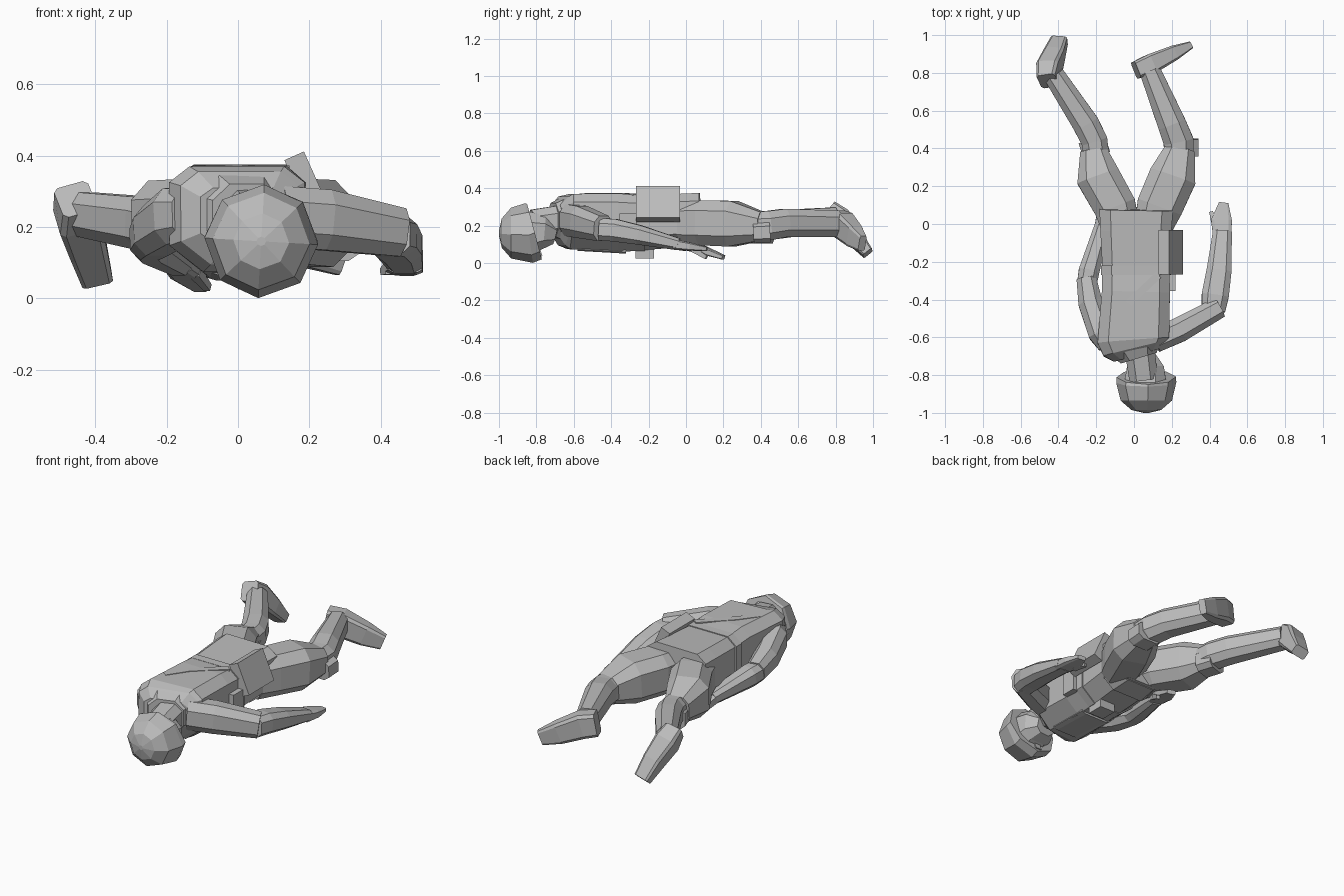
import bpy, bmesh
from math import radians, sin, cos
from mathutils import Vector, Matrix

grey = bpy.data.materials.new("plain_grey")
grey.diffuse_color = (0.5, 0.5, 0.5, 1)


def finish(name, bm):
    bmesh.ops.recalc_face_normals(bm, faces=bm.faces)
    me = bpy.data.meshes.new(name)
    bm.to_mesh(me)
    bm.free()
    me.materials.append(grey)
    ob = bpy.data.objects.new(name, me)
    bpy.context.collection.objects.link(ob)
    return ob


def loft(name, path, c=0.5, low=None, roll=0):
    """Faceted tube; each path entry is x, y, z, half width, half height."""
    bm = bmesh.new()
    pts = [Vector(p[:3]) for p in path]
    d = c if low is None else low
    if c >= 1:
        shape = [(1, -1), (1, 1), (-1, 1), (-1, -1)]
    else:
        shape = [(1, -d), (1, c), (c, 1), (-c, 1), (-1, c), (-1, -d), (-d, -1), (d, -1)]
    rings = []
    for i, p in enumerate(path):
        t = Vector()
        if i > 0:
            t += (pts[i] - pts[i - 1]).normalized()
        if i < len(pts) - 1:
            t += (pts[i + 1] - pts[i]).normalized()
        t.normalize()
        s0 = t.cross(Vector((0, 0, 1))).normalized()
        u0 = s0.cross(t)
        r = radians(roll)
        side, up = s0 * cos(r) + u0 * sin(r), u0 * cos(r) - s0 * sin(r)
        rings.append([bm.verts.new(pts[i] + side * a * p[3] + up * b * p[4]) for a, b in shape])
    n = len(shape)
    for r, s in zip(rings, rings[1:]):
        for k in range(n):
            bm.faces.new((r[k], r[(k + 1) % n], s[(k + 1) % n], s[k]))
    bm.faces.new(rings[0])
    bm.faces.new(rings[-1])
    return finish(name, bm)


def box(name, centre, size, rot=(0, 0, 0)):
    bm = bmesh.new()
    bmesh.ops.create_cube(bm, size=1, matrix=Matrix.Diagonal((*size, 1)))
    ob = finish(name, bm)
    ob.location, ob.rotation_euler = centre, rot
    return ob


# helmet, head and neck (lying face down, crown toward -y)
loft("helmet", [(.065, -1, .16, .012, .012), (.065, -.985, .16, .072, .072),
                (.065, -.935, .16, .125, .125), (.065, -.84, .16, .146, .148),
                (.065, -.81, .168, .146, .14)], .43, roll=20)
loft("head", [(.06, -.83, .16, .11, .115), (.06, -.76, .165, .098, .09),
              (.055, -.70, .15, .06, .05)])
loft("nose", [(.05, -.82, .045, .012, .015), (.05, -.775, .06, .02, .025)], 1)
loft("neck", [(.05, -.82, .21, .075, .075), (.03, -.66, .23, .08, .08)])
loft("collar", [(.025, -.71, .23, .10, .09), (.01, -.66, .23, .13, .115)])

# jacket body
loft("jacket", [(.015, -.695, .225, .125, .085), (.005, -.66, .225, .17, .13),
                (-.003, -.62, .222, .19, .148), (.01, -.36, .215, .18, .157),
                (.01, -.22, .215, .178, .146), (.01, -.03, .228, .188, .142),
                (.012, .08, .235, .195, .14)], .7, low=.5)
loft("chest_panel", [(.01, -.58, .09, .09, .025), (.01, -.32, .08, .10, .03)], .7)
loft("belt", [(.01, -.27, .215, .185, .151), (.01, -.22, .215, .185, .151)], .7, low=.5)
loft("back_strap", [(-.11, -.53, .367, .02, .006), (-.03, -.42, .369, .02, .006),
                    (.13, -.27, .366, .02, .006)], 1)
box("front_pouch", (.05, -.22, .06), (.1, .1, .07))
box("side_pouch", (.19, -.31, .2), (.06, .09, .13))
box("hip_pouch", (.195, -.15, .315), (.06, .235, .185), (0, -.42, 0))
loft("pelvis", [(.01, -.05, .2, .165, .125), (.01, .07, .2, .15, .11)], .6)

# arms
loft("right_upper_arm", [(.11, -.62, .23, .062, .085), (.24, -.56, .22, .066, .085),
                         (.45, -.443, .185, .056, .068)])
loft("right_forearm", [(.42, -.46, .18, .062, .06), (.43, -.38, .175, .072, .06),
                       (.45, -.25, .15, .066, .052), (.468, -.04, .10, .05, .032)], .55)
loft("right_hand", [(.468, -.07, .10, .048, .028), (.463, .02, .088, .055, .022),
                    (.475, .112, .075, .025, .012)], .7)
loft("right_thumb", [(.43, -.01, .085, .018, .018), (.408, .065, .075, .01, .01)], 1)
loft("left_upper_arm", [(-.14, -.645, .235, .05, .07), (-.175, -.58, .23, .066, .08),
                        (-.23, -.42, .19, .064, .072), (-.252, -.29, .165, .052, .06)])
loft("left_forearm", [(-.25, -.32, .165, .052, .055), (-.238, -.25, .155, .055, .058),
                      (-.165, .0, .10, .04, .036)])
loft("left_hand", [(-.168, -.01, .10, .04, .028), (-.14, .09, .07, .05, .022),
                   (-.105, .20, .03, .025, .012)], .7)
loft("left_thumb", [(-.12, .04, .075, .016, .016), (-.085, .11, .03, .01, .01)], 1)

# legs
loft("right_thigh", [(.1, -.02, .215, .10, .115), (.135, .09, .215, .122, .12),
                     (.205, .25, .21, .125, .122), (.245, .40, .195, .078, .078)], .55)
loft("left_thigh", [(-.07, -.02, .215, .10, .115), (-.10, .09, .215, .112, .12),
                    (-.19, .25, .21, .115, .12), (-.215, .39, .195, .07, .078)], .55)
loft("right_shin", [(.24, .34, .195, .075, .078), (.235, .44, .2, .08, .078),
                    (.20, .53, .215, .075, .075), (.085, .81, .21, .056, .07)])
loft("left_shin", [(-.195, .34, .195, .066, .076), (-.21, .44, .2, .07, .076),
                   (-.255, .53, .21, .07, .074), (-.425, .79, .235, .056, .062)])
loft("right_knee_pad", [(.262, .36, .16, .08, .055), (.262, .45, .165, .08, .055)], .6)
loft("left_knee_pad", [(-.195, .36, .165, .072, .06), (-.225, .45, .165, .072, .06)], .6)

# boots
loft("right_boot", [(.01, .815, .215, .046, .066), (.085, .845, .20, .053, .07),
                    (.20, .90, .145, .04, .06), (.292, .943, .105, .02, .042)], .75)
loft("left_boot", [(-.455, .757, .278, .05, .055), (-.45, .82, .228, .06, .065),
                   (-.42, .90, .14, .053, .048), (-.395, .972, .053, .044, .03)], .75, roll=20)
